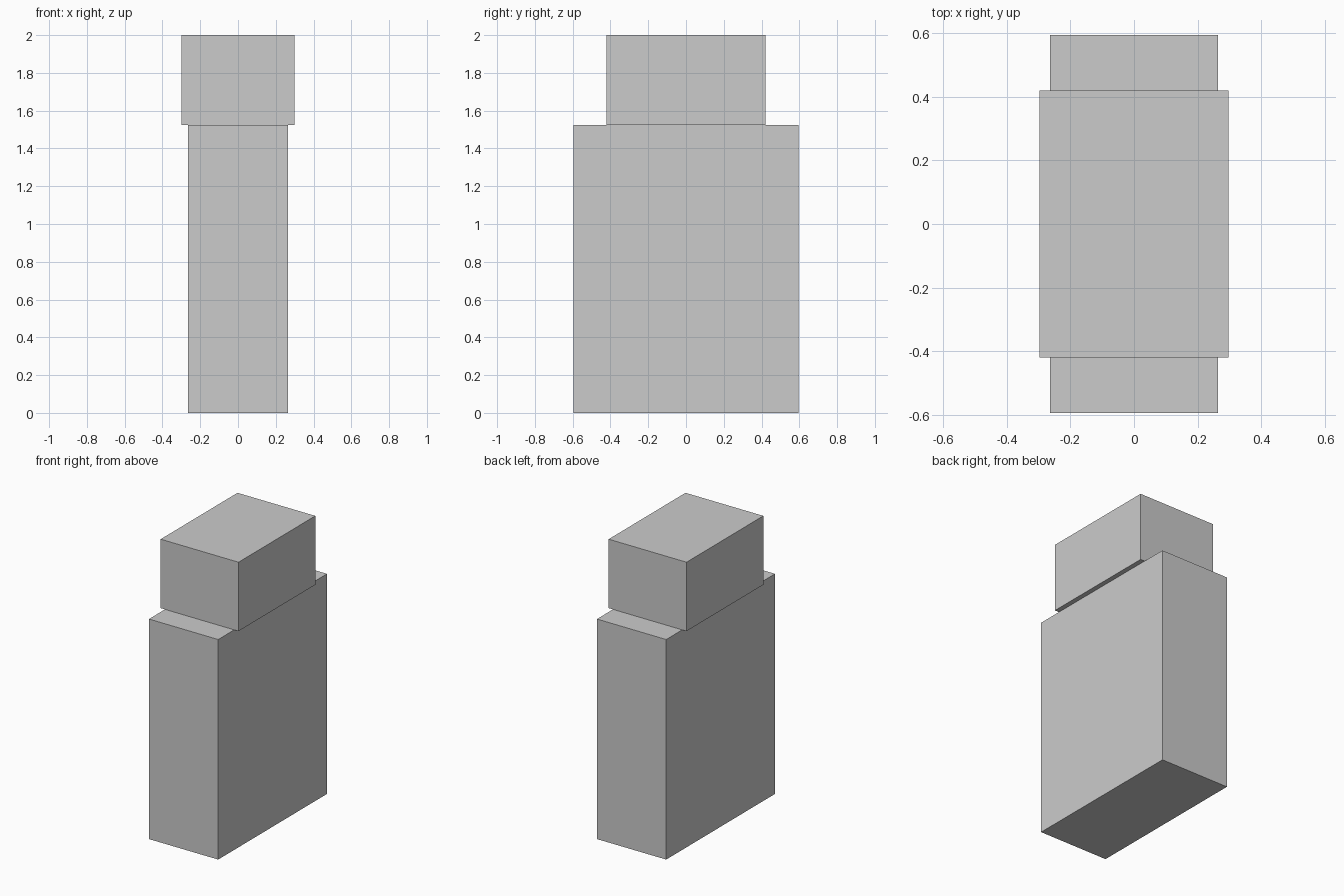
import bpy

if "Cube" in bpy.data.objects:
    bpy.data.objects.remove(bpy.data.objects["Cube"])


def box(name, width, depth, z0, z1):
    bpy.ops.mesh.primitive_cube_add(size=1, location=(0, 0, (z0 + z1) / 2))
    obj = bpy.context.object
    obj.name = name
    obj.scale = (width, depth, z1 - z0)
    bpy.ops.object.transform_apply(location=False, rotation=False, scale=True)
    return obj


SPLIT = 1.523

# Tall lower body
box("body", 0.53, 1.19, 0, SPLIT)

# Shorter, slightly wider cap resting on the body
box("cap", 0.596, 0.84, SPLIT, 2.0)
